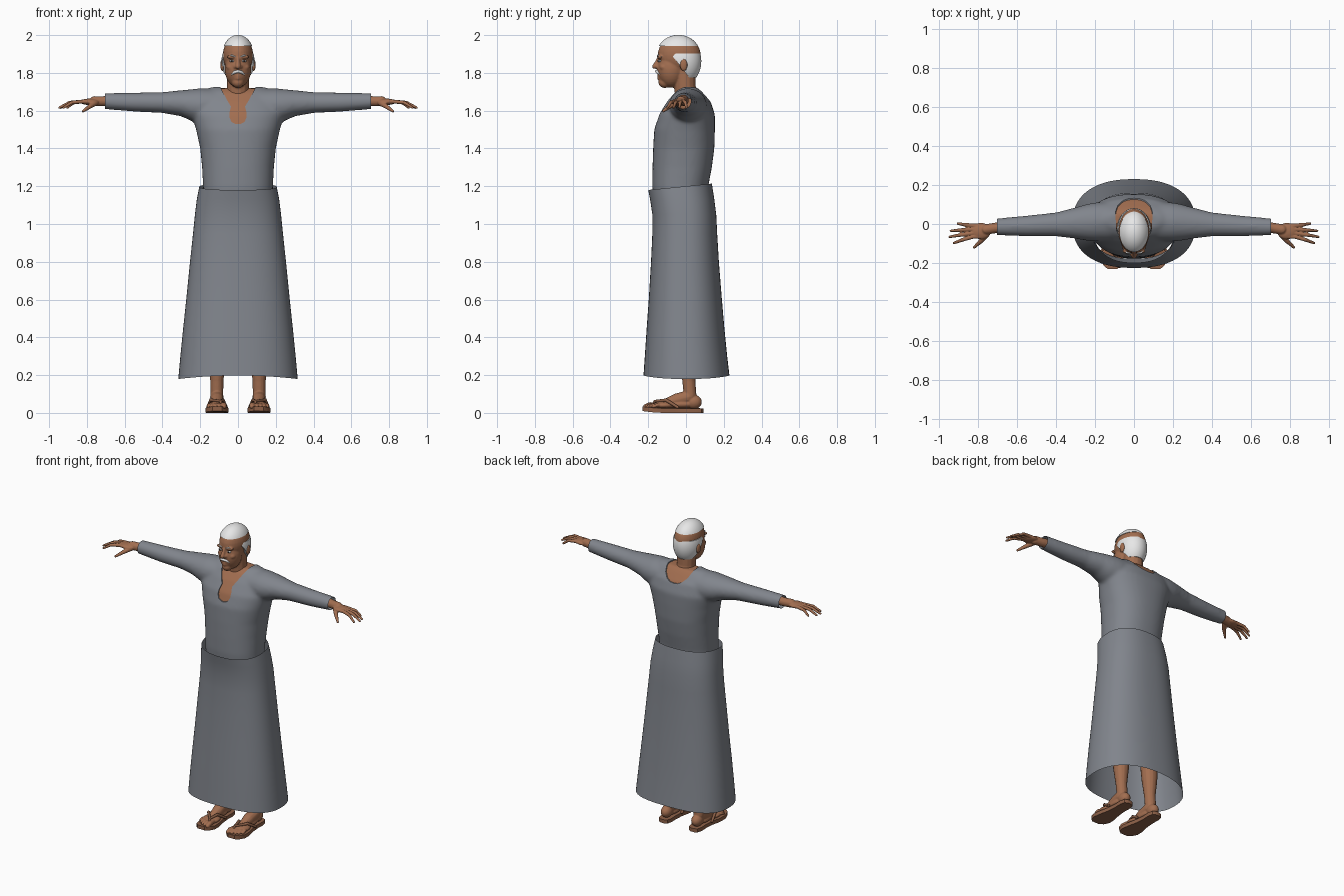
import bpy
import bmesh
from math import sin, cos, pi, radians
from mathutils import Vector, Matrix

if "Cube" in bpy.data.objects:
    bpy.data.objects.remove(bpy.data.objects["Cube"], do_unlink=True)

made = []


def material(name, r, g, b):
    m = bpy.data.materials.new(name)
    m.use_nodes = True
    m.diffuse_color = (r, g, b, 1)
    bsdf = m.node_tree.nodes["Principled BSDF"]
    bsdf.inputs["Base Color"].default_value = (r, g, b, 1)
    bsdf.inputs["Roughness"].default_value = 0.8
    return m


skin = material("brown skin", 0.36, 0.155, 0.08)
cloth = material("grey cloth", 0.22, 0.235, 0.265)
white = material("white hair", 0.8, 0.8, 0.8)
leather = material("brown leather", 0.27, 0.12, 0.065)
dark = material("dark eye", 0.03, 0.02, 0.015)


def oval(center, u, v, power=2.0, count=48):
    """Ring of points on a superellipse with half axes u and v."""
    def bend(t):
        return abs(t) ** (2 / power) * (1 if t > 0 else -1)
    angles = [2 * pi * i / count for i in range(count)]
    return [center + u * bend(cos(a)) + v * bend(sin(a)) for a in angles]


def loft(bm, rings, capped=True):
    rows = [[bm.verts.new(p) for p in ring] for ring in rings]
    for low, high in zip(rows, rows[1:]):
        for i in range(len(low)):
            bm.faces.new((low[i - 1], low[i], high[i], high[i - 1]))
    if capped:
        bm.faces.new(rows[0])
        bm.faces.new(rows[-1])


def tube(bm, points, radii, flat=1.0, count=14):
    """Tapered round tube with domed ends; flat squashes it in height."""
    pts = [Vector(p) for p in points]
    rings = []
    for i, p in enumerate(pts):
        axis = pts[min(i + 1, len(pts) - 1)] - pts[max(i - 1, 0)]
        turn = axis.to_track_quat("Z", "Y")
        rings.append(oval(p, turn @ Vector((radii[i], 0, 0)),
                          turn @ Vector((0, radii[i] * flat, 0)), count=count))
    loft(bm, rings)
    for p, r in ((pts[0], radii[0]), (pts[-1], radii[-1])):
        ball(bm, p, (r, r, r * flat) if flat != 1 else (r, r, r), 12)


def ball(bm, center, size, count=32):
    bmesh.ops.create_uvsphere(bm, u_segments=count, v_segments=count // 2, radius=1,
                              matrix=Matrix.Translation(center) @ Matrix.Diagonal((*size, 1)))


def bake(obj):
    graph = bpy.context.evaluated_depsgraph_get()
    mesh = bpy.data.meshes.new_from_object(obj.evaluated_get(graph))
    obj.modifiers.clear()
    obj.data = mesh


def finish(bm, name, mat, voxel=0, smooth=0):
    """Turn a bmesh into an object, optionally fusing its pieces into one skin."""
    bmesh.ops.recalc_face_normals(bm, faces=bm.faces)
    mesh = bpy.data.meshes.new(name)
    bm.to_mesh(mesh)
    bm.free()
    mesh.materials.append(mat)
    obj = bpy.data.objects.new(name, mesh)
    bpy.context.scene.collection.objects.link(obj)
    if voxel:
        mod = obj.modifiers.new("fuse", "REMESH")
        mod.mode = "VOXEL"
        mod.voxel_size = voxel
        mod = obj.modifiers.new("soften", "SMOOTH")
        mod.iterations = smooth
        bake(obj)
    made.append(obj)
    return obj


def cut(obj, point, normal, fill=False):
    """Remove everything on the normal's side of a plane."""
    bm = bmesh.new()
    bm.from_mesh(obj.data)
    res = bmesh.ops.bisect_plane(bm, geom=bm.verts[:] + bm.edges[:] + bm.faces[:],
                                 plane_co=point, plane_no=normal, clear_outer=True)
    if fill:
        edges = [e for e in res["geom_cut"] if isinstance(e, bmesh.types.BMEdge)]
        bmesh.ops.holes_fill(bm, edges=edges)
    bm.to_mesh(obj.data)
    bm.free()


def prism(name, half, y0, y1):
    """Cutter from a mirrored outline in x and z."""
    outline = half + [(-x, z) for x, z in reversed(half) if x > 0]
    bm = bmesh.new()
    loft(bm, [[Vector((x, y, z)) for x, z in outline] for y in (y0, y1)])
    obj = finish(bm, name, skin)
    made.remove(obj)
    obj.hide_render = True
    obj.hide_viewport = True
    return obj


X, Y, Z = Vector((1, 0, 0)), Vector((0, 1, 0)), Vector((0, 0, 1))

# Shirt: torso (z, half width, front, back) fused with two sleeves
bm = bmesh.new()
torso = [(1.12, .183, -.172, .112), (1.2, .185, -.178, .118), (1.3, .19, -.177, .137),
         (1.4, .2, -.174, .15), (1.5, .222, -.168, .153), (1.58, .245, -.143, .153),
         (1.65, .235, -.1, .13), (1.7, .2, -.06, .09), (1.725, .14, -.025, .065)]
loft(bm, [oval(Vector((0, (f + b) / 2, z)), X * w, Y * (b - f) / 2, 2.3) for z, w, f, b in torso])
sleeve = [(.08, 1.63, .085, .015, .1), (.2, 1.625, .093, .01, .1), (.25, 1.63, .083, .008, .092),
          (.3, 1.639, .069, .005, .08), (.4, 1.643, .055, -.002, .061),
          (.55, 1.645, .05, -.01, .053), (.72, 1.651, .042, -.015, .042)]
for s in (1, -1):
    loft(bm, [oval(Vector((s * x, y, z)), Y * ry, Z * rz) for x, z, rz, y, ry in sleeve])
shirt = finish(bm, "shirt", cloth, 0.011, 6)

# Bare chest and nape showing inside the neckline
chest = shirt.copy()
chest.data = shirt.data.copy()
chest.name = "chest"
bpy.context.scene.collection.objects.link(chest)
made.append(chest)
mod = chest.modifiers.new("shrink", "DISPLACE")
mod.mid_level = 0
mod.strength = -0.006
bake(chest)
chest.data.materials.clear()
chest.data.materials.append(skin)
for point, normal in ((X * .14, X), (X * -.14, -X), (Z * 1.5, -Z)):
    cut(chest, point, normal)

front = prism("front_neck_cutter", [(.1, 1.8), (.092, 1.72), (.06, 1.66), (.037, 1.622),
              (.045, 1.59), (.045, 1.565), (.036, 1.542), (.018, 1.531), (0, 1.528)], -.3, .03)
back = prism("back_neck_cutter", [(.1, 1.8), (.095, 1.72), (.082, 1.685), (.055, 1.658),
             (.028, 1.645), (0, 1.642)], .02, .3)
for cutter in (front, back):
    mod = shirt.modifiers.new("neckline", "BOOLEAN")
    mod.operation = "DIFFERENCE"
    mod.solver = "EXACT"
    mod.object = cutter
bake(shirt)
shirt.data.materials.clear()
shirt.data.materials.append(cloth)
for point, normal in ((X * .703, X), (X * -.703, -X), (Z * 1.14, -Z)):
    cut(shirt, point, normal)

# Skirt: open cloth tube with a wavy hem and a waist that rises at the back
bm = bmesh.new()
skirt = [(.18, .316, -.225, .23), (.3, .305, -.218, .218), (.45, .29, -.208, .203),
         (.6, .274, -.197, .19), (.8, .254, -.185, .174), (.95, .238, -.178, .165),
         (1.05, .228, -.178, .16), (1.13, .218, -.19, .15), (1.2, .205, -.2, .137)]
rings = [oval(Vector((0, (f + b) / 2, z)), X * w, Y * (b - f) / 2, 2.35, 72) for z, w, f, b in skirt]
for p in rings[0]:
    p.z += .018 * (1 - min(1, abs(p.x) / .31) ** 2)
for p in rings[-1]:
    p.z += .1 * p.y
loft(bm, rings, capped=False)
finish(bm, "skirt", cloth)

# Head with neck, jaw, nose, ears, brow and lips
bm = bmesh.new()
ball(bm, (0, -.036, 1.893), (.08, .114, .104))
ball(bm, (0, -.078, 1.822), (.07, .075, .1))
ball(bm, (0, -.112, 1.75), (.032, .034, .03))
tube(bm, [(0, .015, 1.62), (0, -.005, 1.72), (0, -.01, 1.84)], [.07, .058, .06])
tube(bm, [(0, -.142, 1.885), (0, -.155, 1.855), (0, -.166, 1.834)], [.009, .011, .014])
tube(bm, [(-.014, -.152, 1.832), (.014, -.152, 1.832)], [.01, .01])
for z in (1.783, 1.771):
    tube(bm, [(-.018, -.138, z), (0, -.146, z), (.018, -.138, z)], [.004, .008, .004])
for s in (1, -1):
    ball(bm, (s * .083, -.012, 1.842), (.011, .021, .034), 16)
    ball(bm, (s * .033, -.138, 1.884), (.028, .014, .01), 16)
    ball(bm, (s * .04, -.115, 1.83), (.022, .025, .02), 16)
finish(bm, "head", skin, 0.005, 3)

# Hair: crown cap and a fringe around the back
bm = bmesh.new()
ball(bm, (0, -.04, 1.893), (.085, .117, .108), 48)
cut(finish(bm, "hair_crown", white), Z * 1.943, -Z, True)
bm = bmesh.new()
ball(bm, (0, -.023, 1.862), (.087, .104, .13), 48)
fringe = finish(bm, "hair_fringe", white)
cut(fringe, Z * 1.903, Z, True)
cut(fringe, Z * 1.775, -Z, True)
cut(fringe, Vector((0, -.065, 1.88)), Vector((0, -.115, -.09)), True)

# Moustache
bm = bmesh.new()
for s in (1, -1):
    tube(bm, [(0, -.156, 1.808), (s * .018, -.15, 1.804), (s * .034, -.137, 1.79)], [.008, .008, .003])
finish(bm, "moustache", white)

# Sandal sole outline: (y, half width)
sole = [(.092, .012), (.082, .032), (.05, .04), (0, .038), (-.06, .043), (-.12, .056),
        (-.17, .06), (-.21, .048), (-.23, .025)]

for s, side in ((1, "left"), (-1, "right")):
    def at(x, y, z):
        return Vector((s * x, y, z))

    # Eyes and eyebrows
    for part, mat, y, size in (("eye", white, -.139, (.013, .009, .006)),
                               ("pupil", dark, -.144, (.005, .006, .005))):
        bm = bmesh.new()
        ball(bm, at(.032, y, 1.863), size, 16)
        finish(bm, side + "_" + part, mat)
    bm = bmesh.new()
    tube(bm, [at(.015, -.15, 1.886), at(.034, -.148, 1.893), at(.055, -.13, 1.885)], [.003, .005, .002])
    finish(bm, side + "_eyebrow", white)

    # Hand: forearm, palm, four fingers and thumb
    bm = bmesh.new()
    tube(bm, [at(.64, -.015, 1.655), at(.71, -.02, 1.65), at(.76, -.028, 1.65)], [.03, .027, .027])
    ball(bm, at(.785, -.036, 1.647), (.052, .042, .017))
    for tip_x, tip_y, base_y in ((.91, .002, -.008), (.945, -.035, -.027),
                                 (.952, -.066, -.047), (.93, -.098, -.065)):
        mid = (tip_x + .82) / 2
        tube(bm, [at(.79, base_y, 1.648), at(.825, base_y, 1.648),
                  at(mid + .005, (base_y + tip_y) / 2, 1.643), at(tip_x - .006, tip_y, 1.616)],
             [.011, .0105, .0095, .0065])
    tube(bm, [at(.755, -.05, 1.642), at(.785, -.088, 1.622), at(.82, -.12, 1.597)], [.017, .012, .007])
    finish(bm, side + "_hand", skin, 0.0035, 2)

    # Lower leg and foot with toes
    bm = bmesh.new()
    tube(bm, [at(.112, .005, .45), at(.112, .012, .28), at(.112, .015, .17), at(.112, .022, .09)],
         [.058, .048, .035, .034])
    ball(bm, at(.112, .04, .058), (.034, .044, .038))
    tube(bm, [at(.112, .015, .085), at(.111, -.05, .068), at(.11, -.12, .045)], [.036, .035, .024])
    ball(bm, at(.11, -.12, .04), (.052, .06, .021))
    ball(bm, at(.112, -.03, .045), (.036, .08, .022))
    for x, y, r in ((.075, -.212, .015), (.1, -.208, .011), (.12, -.2, .0105),
                    (.139, -.188, .01), (.156, -.172, .0095)):
        tube(bm, [at(.11 + (x - .11) * .8, -.13, .04), at(x, y + .02, .042), at(x, y, .034)],
             [r, r, r * .95])
    finish(bm, side + "_foot", skin, 0.004, 2)

    # Sandal: sole and a forked strap
    bm = bmesh.new()
    outline = [(.111 + w, y) for y, w in sole] + [(.111 - w, y) for y, w in reversed(sole)]
    loft(bm, [[at(x, y, z + max(0, -.15 - y) * .12) for x, y in outline] for z in (0, .024)])
    finish(bm, side + "_sandal_sole", leather)
    bm = bmesh.new()
    for x, bend in ((.062, .08), (.16, .144)):
        tube(bm, [at(.088, -.185, .03), at(.092, -.165, .062), at(bend, -.105, .068),
                  at(x, -.045, .03)], [.005, .007, .009, .008])
    finish(bm, side + "_sandal_strap", leather)

# Smooth shading with crisp edges
bpy.ops.object.select_all(action="DESELECT")
for obj in made:
    obj.select_set(True)
bpy.context.view_layer.objects.active = shirt
bpy.ops.object.shade_smooth_by_angle(angle=radians(40))
